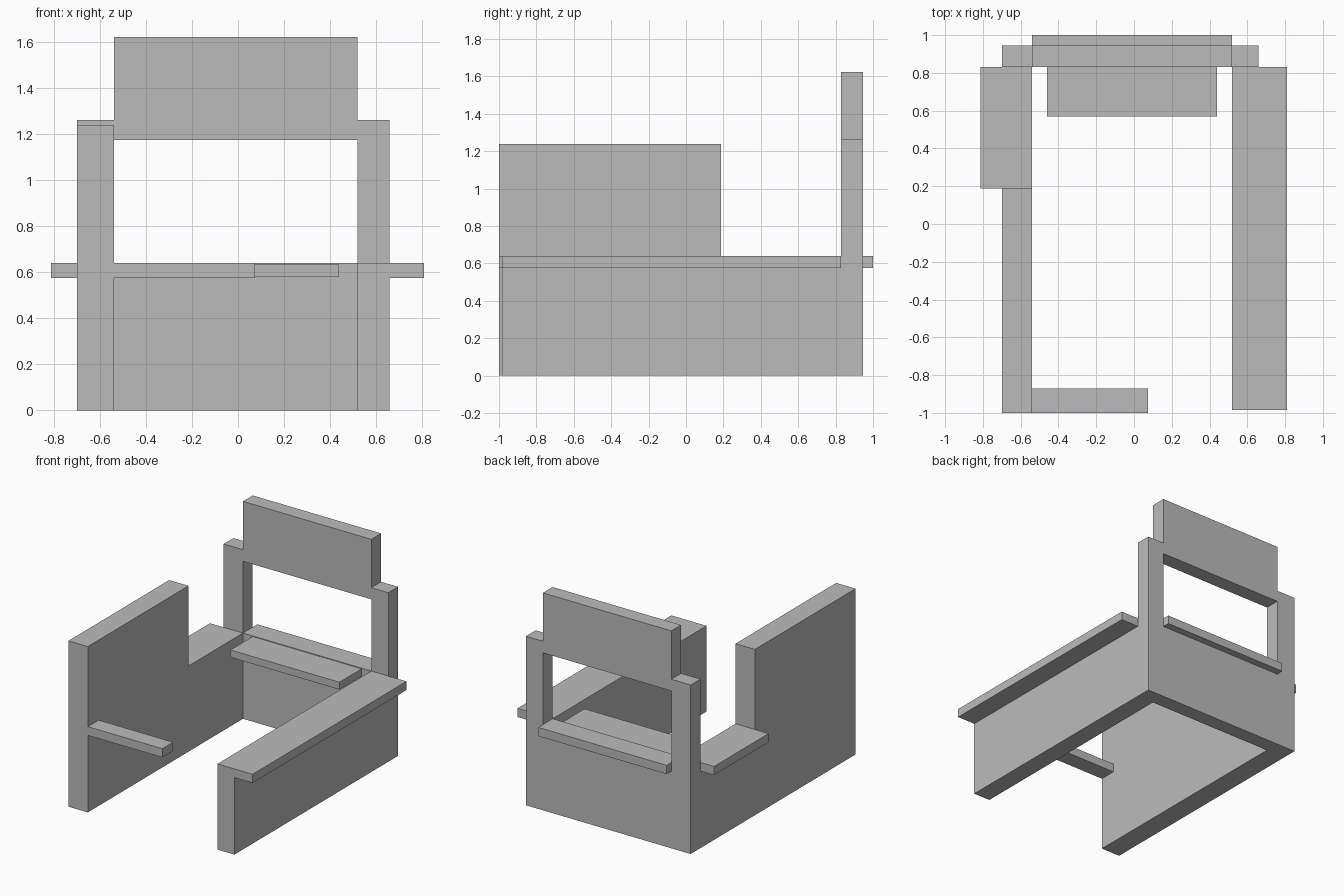
import bpy
import bmesh
from mathutils import Vector

default = bpy.data.objects.get("Cube")
if default:
    bpy.data.objects.remove(default, do_unlink=True)

grey = bpy.data.materials.new("plain grey")
grey.use_nodes = True
colour = (0.5, 0.5, 0.5, 1)
grey.diffuse_color = colour
grey.node_tree.nodes["Principled BSDF"].inputs["Base Color"].default_value = colour


def extrude_profile(name, points, offset):
    """Extrude a flat outline along offset into a closed solid."""
    bm = bmesh.new()
    face = bm.faces.new([bm.verts.new(p) for p in points])
    result = bmesh.ops.extrude_face_region(bm, geom=[face], use_keep_orig=True)
    moved = [g for g in result["geom"] if isinstance(g, bmesh.types.BMVert)]
    bmesh.ops.translate(bm, verts=moved, vec=Vector(offset))
    bmesh.ops.recalc_face_normals(bm, faces=bm.faces)
    mesh = bpy.data.meshes.new(name)
    bm.to_mesh(mesh)
    bm.free()
    mesh.materials.append(grey)
    obj = bpy.data.objects.new(name, mesh)
    bpy.context.collection.objects.link(obj)
    return obj


def box(name, x, y, z):
    """Box from its (min, max) extent on each axis."""
    outline = [(x[0], y[0], z[0]), (x[1], y[0], z[0]),
               (x[1], y[1], z[0]), (x[0], y[1], z[0])]
    return extrude_profile(name, outline, (0, 0, z[1] - z[0]))


# Shared levels and wall planes
right_out, right_in = -0.70, -0.54
left_in, left_out = 0.52, 0.66
back_in, back_out = 0.83, 0.945
sill, top = 0.575, 0.64
pillar_top = 1.262
slab = (sill, top)

# Right wall: tall at the front, stepping down to the side shelf
right_outline = [(-1, 0), (back_in, 0), (back_in, sill), (0.187, sill),
                 (0.187, 1.238), (-1, 1.238)]
extrude_profile("right_wall", [(right_out, y, z) for y, z in right_outline],
                (right_in - right_out, 0, 0))

# Left wall: low, carrying the long counter
box("left_wall", (left_in, left_out), (-0.985, back_in), (0, sill))

# Back wall: base with a pillar at each end, and a raised sign board between
back_outline = [(right_out, 0), (left_out, 0), (left_out, pillar_top),
                (left_in, pillar_top), (left_in, sill), (right_in, sill),
                (right_in, pillar_top), (right_out, pillar_top)]
extrude_profile("back_wall", [(x, back_in, z) for x, z in back_outline],
                (0, back_out - back_in, 0))
box("header_board", (right_in, left_in), (back_in, back_out), (1.175, 1.623))

# Counters and shelves
box("left_counter", (left_in, 0.81), (-0.985, back_in), slab)
box("right_shelf", (-0.813, right_in), (0.187, back_in), slab)
box("back_sill", (right_in, left_in), (back_in, 1), slab)
box("inner_shelf", (-0.46, 0.44), (0.568, back_in), (0.58, 0.635))
box("front_shelf", (right_in, 0.075), (-1, -0.872), slab)
